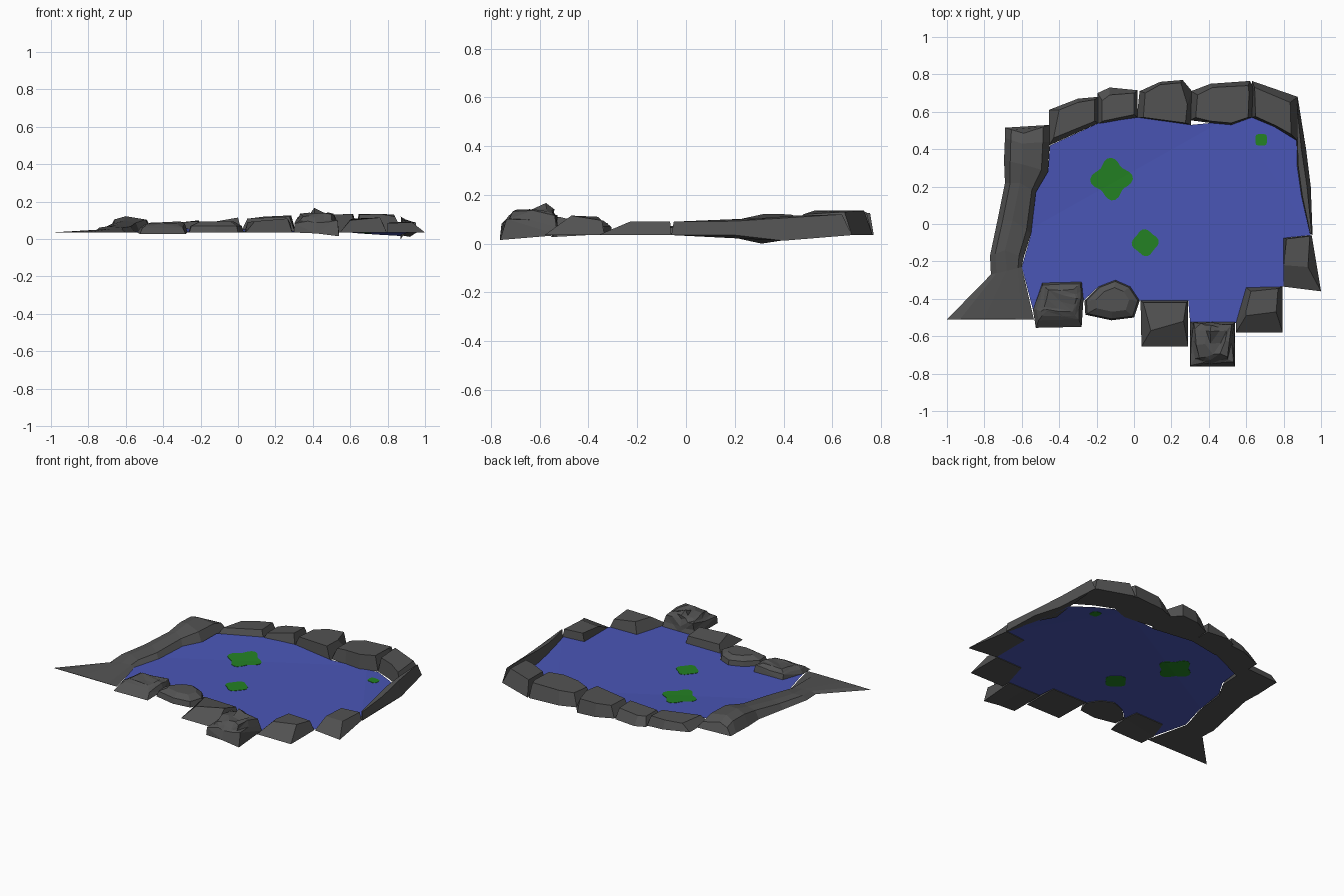
import bpy, bmesh, math, random
from mathutils import Vector

random.seed(4)
BASE = 0.035


def material(name, rgb):
    m = bpy.data.materials.new(name)
    m.diffuse_color = (*rgb, 1)
    return m


STONE = material("dark_grey_stone", (0.085, 0.085, 0.085))
WATER = material("blue_water", (0.068, 0.093, 0.47))
LEAF = material("green_leaf", (0.017, 0.22, 0.017))


def finish(name, bm, mat):
    bmesh.ops.recalc_face_normals(bm, faces=bm.faces[:])
    me = bpy.data.meshes.new(name)
    bm.to_mesh(me)
    bm.free()
    me.materials.append(mat)
    ob = bpy.data.objects.new(name, me)
    bpy.context.collection.objects.link(ob)
    return ob


def loft(name, rings, mat=STONE, rough=0.0):
    """Closed solid through rings of 3D points, capped at both ends."""
    bm = bmesh.new()
    rs = [[bm.verts.new(p) for p in r] for r in rings]
    n = len(rs[0])
    for a, b in zip(rs, rs[1:]):
        for i in range(n):
            j = (i + 1) % n
            bm.faces.new((a[i], a[j], b[j], b[i]))
    bm.faces.new(rs[0][::-1])
    bm.faces.new(rs[-1])
    if rough:
        top = [f for f in bm.faces if f not in (bm.faces[:][-2],)]
        bmesh.ops.triangulate(bm, faces=bm.faces[:])
        bmesh.ops.subdivide_edges(bm, edges=[e for e in bm.edges if e.verts[0].co.z + e.verts[1].co.z > 0.13],
                                  cuts=1, use_grid_fill=True)
        for v in bm.verts:
            if v.co.z > 0.06:
                v.co += Vector([random.uniform(-rough, rough) for _ in range(3)])
    return finish(name, bm, mat)


def rock(name, foot, top, z, low=None, rough=0.0):
    zs = z if isinstance(z, (list, tuple)) else [z] * len(top)
    lo = low or [BASE] * len(foot)
    return loft(name, [[(x, y, h) for (x, y), h in zip(foot, lo)],
                       [(x, y, h) for (x, y), h in zip(top, zs)]], rough=rough)


# Back row of rocks, left to right
rock("back_rock_1",
     [(-.455, .42), (-.19, .54), (-.19, .68), (-.30, .67), (-.455, .61)],
     [(-.43, .46), (-.21, .55), (-.21, .665), (-.30, .65), (-.40, .61)],
     [.085, .095, .10, .09, .08])
rock("back_rock_2",
     [(-.195, .53), (.02, .57), (.02, .715), (-.13, .73), (-.195, .70)],
     [(-.17, .55), (.0, .585), (0, .70), (-.13, .69), (-.17, .66)],
     [.085, .115, .11, .09, .085])
rock("back_rock_3",
     [(.015, .57), (.305, .53), (.31, .71), (.26, .77), (.14, .76), (.03, .71)],
     [(.05, .57), (.275, .54), (.285, .64), (.25, .755), (.14, .745), (.06, .70)],
     [.11, .12, .125, .125, .12, .11])
rock("back_rock_4",
     [(.30, .555), (.41, .54), (.52, .53), (.63, .57), (.645, .72), (.62, .765), (.41, .75), (.305, .71)],
     [(.33, .57), (.41, .55), (.52, .54), (.61, .57), (.615, .70), (.61, .74), (.42, .73), (.34, .69)],
     [.11, .125, .13, .135, .135, .13, .125, .115])
rock("back_rock_5",
     [(.63, .57), (.75, .52), (.88, .44), (.875, .68), (.63, .765)],
     [(.65, .575), (.76, .525), (.84, .48), (.835, .65), (.645, .73)],
     [.13, .135, .12, .13, .135])

# Right bank: narrow strip whose underside dips to the lowest point
rock("right_bank",
     [(.87, .44), (.87, .31), (.895, .15), (.94, -.05), (.955, -.06), (.945, .2), (.92, .4), (.875, .68)],
     [(.873, .45), (.878, .31), (.90, .15), (.942, -.05), (.950, -.05), (.925, .2), (.895, .4), (.87, .64)],
     [.115, .105, .092, .09, .09, .092, .105, .12],
     low=[.02, 0, BASE, BASE, BASE, BASE, .012, BASE])
rock("right_corner_rock",
     [(.80, -.335), (.80, -.075), (.95, -.06), (1, -.36)],
     [(.80, -.22), (.815, -.08), (.94, -.065), (.93, -.23)],
     [.085, .09, .09, .09])

# Front row of rocks, right to left
rock("front_rock_5",
     [(.545, -.58), (.545, -.53), (.60, -.34), (.795, -.335), (.795, -.58)],
     [(.60, -.49), (.60, -.46), (.625, -.36), (.77, -.345), (.76, -.47)],
     [.10, .105, .11, .095, .115])
loft("front_rock_4",
     [[(.30 + .24 * x, -.762 + .24 * y, z) for x, y, z in ring] for ring in (
         [(0, 0, BASE), (.5, 0, .03), (1, 0, .015), (1, 1, BASE), (.5, 1, BASE), (0, 1, BASE)],
         [(.03, .06, .085), (.5, .1, .09), (.93, .08, .095), (.95, .93, .12), (.5, .95, .12), (.04, .95, .11)],
         [(.18, .22, .125), (.5, .25, .13), (.8, .25, .13), (.8, .8, .14), (.45, .82, .157), (.18, .8, .135)])],
     rough=0.011)
rock("front_rock_3",
     [(.04, -.655), (.035, -.41), (.29, -.41), (.29, -.655)],
     [(.09, -.57), (.05, -.42), (.28, -.42), (.265, -.52)],
     [.095, .09, .085, .11])
arc = [(-.265, -.41), (-.19, -.335), (-.10, -.30), (-.02, -.335), (.03, -.41), (0, -.50), (-.12, -.515), (-.26, -.485)]


def shrink(k, z):
    return [(-.11 + (x + .11) * k, -.40 + (y + .40) * k, z) for x, y in arc]


loft("front_rock_2", [shrink(1, BASE), shrink(.93, .07), shrink(.6, .095)])
loft("front_rock_1",
     [[(-.54, -.46, BASE), (-.49, -.315, BASE), (-.28, -.31, BASE), (-.27, -.40, BASE), (-.28, -.55, .027), (-.525, -.555, .027)],
      [(-.52, -.46, .065), (-.485, -.33, .07), (-.29, -.32, .08), (-.285, -.40, .08), (-.295, -.51, .06), (-.51, -.515, .06)],
      [(-.48, -.44, .085), (-.46, -.355, .085), (-.32, -.35, .09), (-.31, -.40, .095), (-.33, -.47, .085), (-.47, -.47, .085)]],
     rough=0.004)

# Left bank: sections from the flat pointed tip to the tall back end.
# Each station: outer x,y / crest x,y,z / inner x,y
left = []
for ox, oy, cx, cy, cz, ix, iy in [
        (-1.0, -.51, -.80, -.508, .037, -.535, -.51),
        (-.765, -.27, -.68, -.25, .055, -.60, -.23),
        (-.77, -.17, -.69, -.14, .068, -.59, -.18),
        (-.73, .02, -.65, .02, .075, -.55, -.05),
        (-.69, .22, -.61, .22, .10, -.525, .17),
        (-.695, .34, -.60, .32, .122, -.46, .28),
        (-.69, .46, -.60, .43, .12, -.45, .44),
        (-.69, .515, -.59, .485, .09, -.45, .53)]:
    h = BASE + (cz - BASE) * .8
    left.append([(ox, oy, BASE),
                 (ox * .65 + cx * .35, oy * .65 + cy * .35, h),
                 (cx, cy, cz),
                 (cx * .25 + ix * .75, cy * .25 + iy * .75, h),
                 (ix, iy, BASE)])
loft("left_bank", left)


# Water level: gentle fold across the pond and a dip in the right back corner
FOLDS = [((-.12, .217), (-.49, .87), .05), ((.55, .57), (.844, .536), -.11)]


def level(x, y):
    return .039 + sum(s * max(0, (x - p[0]) * n[0] + (y - p[1]) * n[1]) for p, n, s in FOLDS)


def sheet(name, pts, mat, lift=0.0):
    bm = bmesh.new()
    bm.faces.new([bm.verts.new((x, y, 0)) for x, y in pts])
    for p, n, _ in FOLDS:
        bmesh.ops.bisect_plane(bm, geom=bm.verts[:] + bm.edges[:] + bm.faces[:],
                               plane_co=(*p, 0), plane_no=(*n, 0))
    if lift:
        top = bm.faces[:]
        ex = bmesh.ops.extrude_face_region(bm, geom=top, use_keep_orig=True)
        up = {v for v in ex["geom"] if isinstance(v, bmesh.types.BMVert)}
    for v in bm.verts:
        side = 0 if not lift else (lift if v in up else -lift)
        v.co.z = level(v.co.x, v.co.y) + side
    finish(name, bm, mat)


sheet("water", [
    (-.45, .42), (-.19, .54), (.02, .57), (.305, .53), (.41, .54), (.52, .53), (.63, .57), (.75, .52),
    (.88, .44), (.88, .31), (.90, .15), (.945, -.06), (.80, -.075), (.80, -.335), (.60, -.34), (.545, -.53),
    (.30, -.525), (.29, -.41), (.03, -.41), (-.02, -.335), (-.10, -.30), (-.19, -.335), (-.27, -.41),
    (-.28, -.31), (-.49, -.315), (-.54, -.46), (-.60, -.23), (-.55, -.05), (-.525, .17), (-.46, .28)], WATER)


# Leaf patches: lobed outlines floating in the water sheet
def leaf(name, cx, cy, r, lobe, turn=0.0, n=32):
    pts = []
    for i in range(n):
        a = 2 * math.pi * i / n
        k = r * (1 + lobe * math.cos(4 * (a - turn)))
        pts.append((cx + k * math.cos(a), cy + k * math.sin(a)))
    sheet(name, pts, LEAF, 0.002)


leaf("large_leaf", -.12, .24, .098, .17, .06)
leaf("medium_leaf", .06, -.10, .066, .10, .1)
leaf("small_leaf", .68, .45, .034, .10, math.pi / 4, 16)
